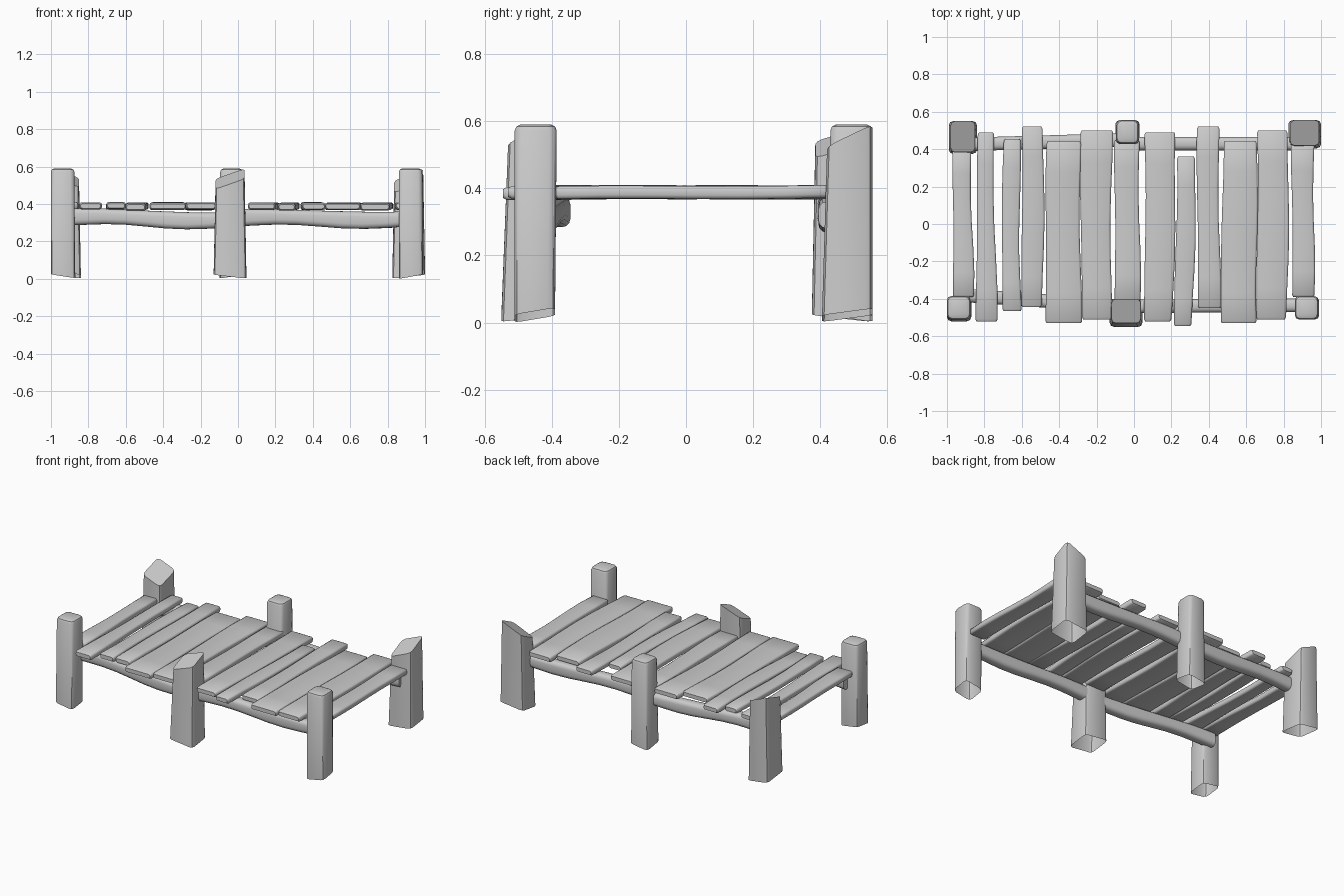
import bpy, bmesh, random
from math import sin, cos, pi

random.seed(4)
cube = bpy.data.objects.get("Cube")
if cube:
    bpy.data.objects.remove(cube, do_unlink=True)

wood = bpy.data.materials.new("grey_wood")
wood.use_nodes = True
wood.diffuse_color = (0.6, 0.6, 0.6, 1)
wood.node_tree.nodes["Principled BSDF"].inputs["Base Color"].default_value = (0.6, 0.6, 0.6, 1)


def finish(name, bm, angle=0.7):
    bmesh.ops.recalc_face_normals(bm, faces=bm.faces)
    mesh = bpy.data.meshes.new(name)
    bm.to_mesh(mesh)
    bm.free()
    mesh.materials.append(wood)
    ob = bpy.data.objects.new(name, mesh)
    bpy.context.collection.objects.link(ob)
    bpy.ops.object.select_all(action='DESELECT')
    ob.select_set(True)
    bpy.context.view_layer.objects.active = ob
    bpy.ops.object.shade_smooth_by_angle(angle=angle)
    return ob


def loft(bm, rings, caps):
    """Skin a list of vertex-position rings; caps = (first, last)."""
    loops = [[bm.verts.new(p) for p in ring] for ring in rings]
    n = len(loops[0])
    for a, b in zip(loops, loops[1:]):
        for i in range(n):
            bm.faces.new((a[i], a[(i + 1) % n], b[(i + 1) % n], b[i]))
    if caps[0]:
        bm.faces.new(loops[0])
    if caps[1]:
        bm.faces.new(loops[-1])


def rounded_rect(cx, cy, hx, hy, r, steps=2):
    """Outline of a rectangle with rounded corners."""
    pts = []
    for k, (sx, sy) in enumerate(((1, 1), (-1, 1), (-1, -1), (1, -1))):
        for s in range(steps + 1):
            a = pi / 2 * (k + s / steps)
            pts.append((cx + sx * (hx - r) + r * cos(a), cy + sy * (hy - r) + r * sin(a)))
    return pts


def post(name, bottom, top, bottom_tilt, cut=None):
    """Hollow-ended post; bottom/top are (x0, x1, y0, y1), cut is (dir x, dir y, drop)."""
    def outline(box, shrink=0):
        x0, x1, y0, y1 = box
        hx, hy = (x1 - x0) / 2, (y1 - y0) / 2
        pts = rounded_rect((x0 + x1) / 2, (y0 + y1) / 2, hx - shrink, hy - shrink, 0.022)
        return [(x, y, (x - (x0 + x1) / 2) / hx, (y - (y0 + y1) / 2) / hy) for x, y in pts]

    tx, ty = bottom_tilt
    low = [(x, y, max(0, 0.022 + tx * u + ty * v)) for x, y, u, v in outline(bottom)]

    def top_ring(shrink, z):
        ring = []
        for x, y, u, v in outline(top, shrink):
            drop = cut[2] * (2 + u * cut[0] + v * cut[1]) / 4 if cut else 0
            ring.append((x, y, z - drop))
        return ring

    rings = [low, top_ring(0, 0.59 if cut else 0.572)]
    if not cut:
        rings += [top_ring(0.005, 0.584), top_ring(0.017, 0.59)]
    bm = bmesh.new()
    loft(bm, rings, (False, True))
    finish(name, bm)


def plank(name, front, back, y0, y1):
    """Worn board; front/back are the x ranges at its two ends."""
    bm = bmesh.new()
    rings, steps = [], 6
    tilt = random.uniform(-0.003, 0.003)
    phase = random.uniform(0, 6)
    span = [0, 0.012] + [i / steps for i in range(1, steps)] + [0.988, 1]
    for t in span:
        x0 = front[0] + (back[0] - front[0]) * t
        x1 = front[1] + (back[1] - front[1]) * t
        wave = 0.005 * sin(t * 5 + phase)
        tip = 0.006 if t in (0, 1) else 0
        hx = (x1 - x0) / 2 - tip + 0.003 * sin(t * 7 + phase)
        zc = 0.388 + tilt * (2 * t - 1) + 0.002 * sin(t * 6 + phase)
        outline = rounded_rect((x0 + x1) / 2 + wave, zc, hx, 0.019 - tip, 0.011)
        rings.append([(x, y0 + (y1 - y0) * t, z) for x, z in outline])
    loft(bm, rings, (True, True))
    finish(name, bm, 0.9)


def beam(name, x0, x1, y_ends, z_ends):
    """Bowed log running lengthways between two posts."""
    bm = bmesh.new()
    rings, steps = [], 8
    for i in range(steps + 1):
        t = i / steps
        yc = y_ends[0] + (y_ends[1] - y_ends[0]) * t
        zc = z_ends[0] + (z_ends[1] - z_ends[0]) * t + 0.008 * sin(t * 2 * pi)
        outline = rounded_rect(yc, zc, 0.036, 0.043 + 0.003 * cos(t * 9), 0.026, 3)
        rings.append([(x0 + (x1 - x0) * t, y, z) for y, z in outline])
    loft(bm, rings, (True, True))
    finish(name, bm)


# Corner and middle posts
post("front_right_post", (-1, -0.87, -0.52, -0.39), (-1, -0.875, -0.51, -0.385), (-0.01, 0.008))
post("front_left_post", (0.86, 0.99, -0.51, -0.39), (0.86, 0.985, -0.51, -0.385), (0.012, 0.01))
post("back_middle_post", (-0.1, 0.03, 0.42, 0.555), (-0.095, 0.025, 0.43, 0.555), (0.01, -0.01))
post("front_middle_post", (-0.13, 0.045, -0.55, -0.4), (-0.12, 0.035, -0.53, -0.4), (-0.01, 0.01), (-1, -1, 0.11))
post("back_right_post", (-0.99, -0.84, 0.375, 0.55), (-0.98, -0.85, 0.385, 0.55), (-0.01, -0.01), (1, -1, 0.1))
post("back_left_post", (0.825, 1, 0.405, 0.555), (0.835, 0.99, 0.42, 0.555), (0.01, 0.01), (-1, -1, 0.13))

# Beams under the deck
beam("front_right_beam", -0.93, -0.06, (-0.38, -0.44), (0.33, 0.315))
beam("front_left_beam", -0.04, 0.9, (-0.44, -0.435), (0.325, 0.32))
beam("back_right_beam", -0.92, -0.05, (0.425, 0.45), (0.33, 0.315))
beam("back_left_beam", -0.03, 0.92, (0.43, 0.43), (0.325, 0.32))

# Deck planks: x range at the front, x range at the back, y extent
planks = [
    ((-0.97, -0.86), (-0.965, -0.87), -0.39, 0.4),
    ((-0.85, -0.735), (-0.83, -0.75), -0.52, 0.49),
    ((-0.705, -0.605), (-0.7, -0.61), -0.465, 0.455),
    ((-0.6, -0.485), (-0.6, -0.485), -0.445, 0.52),
    ((-0.475, -0.285), (-0.465, -0.285), -0.53, 0.44),
    ((-0.28, -0.125), (-0.285, -0.115), -0.51, 0.5),
    ((-0.105, 0.03), (-0.1, 0.03), -0.42, 0.45),
    ((0.055, 0.205), (0.06, 0.225), -0.52, 0.49),
    ((0.215, 0.315), (0.23, 0.33), -0.545, 0.36),
    ((0.34, 0.46), (0.34, 0.455), -0.45, 0.52),
    ((0.465, 0.66), (0.475, 0.655), -0.53, 0.445),
    ((0.655, 0.82), (0.66, 0.825), -0.51, 0.5),
    ((0.845, 0.96), (0.845, 0.965), -0.39, 0.425),
]
for i, spec in enumerate(planks, 1):
    plank(f"deck_plank_{i}", *spec)
